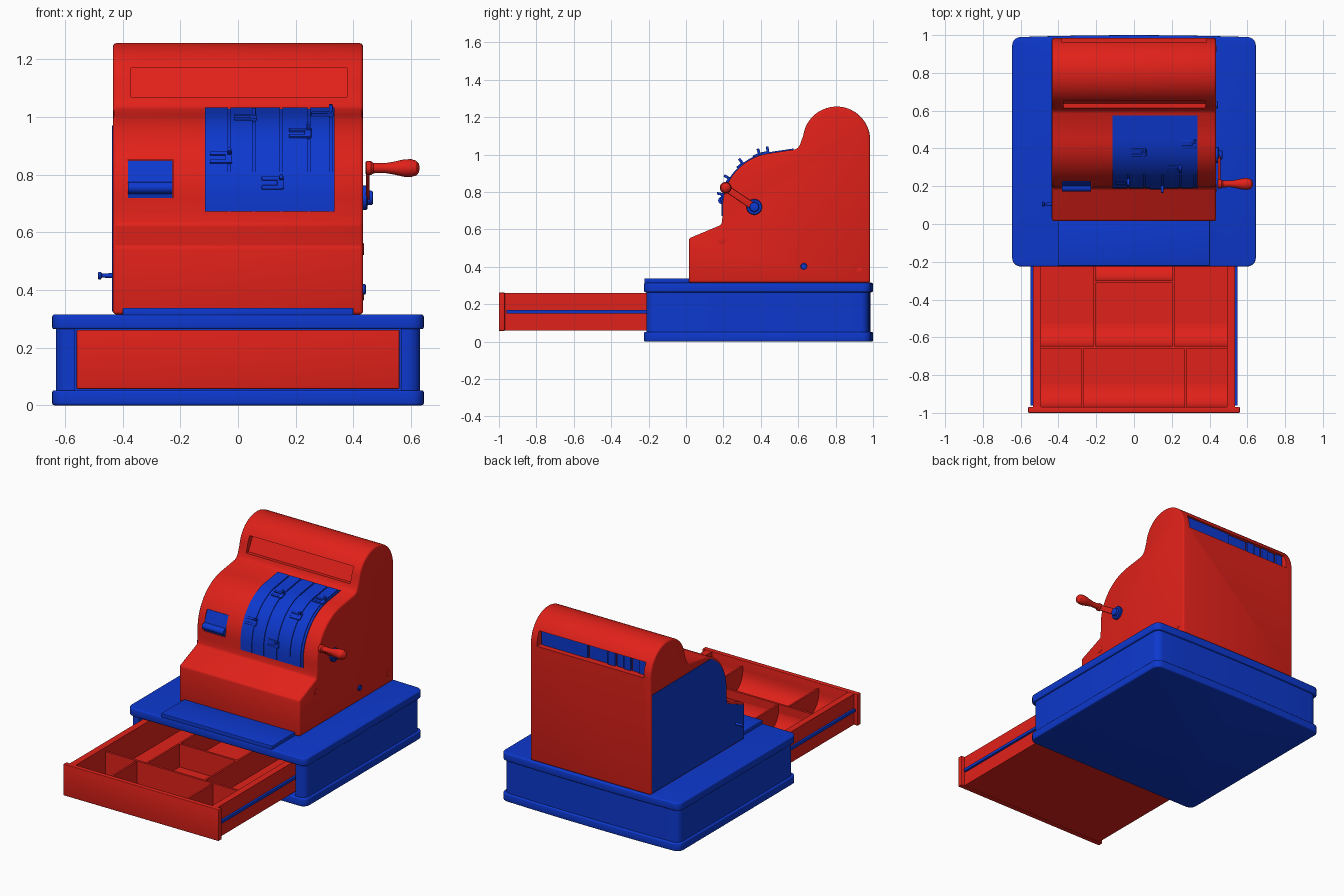
import bpy, bmesh, math
from mathutils import Vector

if "Cube" in bpy.data.objects:
    bpy.data.objects.remove(bpy.data.objects["Cube"])


def material(name, col):
    m = bpy.data.materials.new(name)
    m.diffuse_color = (*col, 1)
    m.use_nodes = True
    m.node_tree.nodes["Principled BSDF"].inputs["Base Color"].default_value = m.diffuse_color
    return m


RED = material("red_enamel", (0.75, 0.015, 0.01))
BLUE = material("blue_enamel", (0.004, 0.04, 0.62))


def finish(name, bm, mat, bevel=0, angle=60, segs=3):
    bmesh.ops.recalc_face_normals(bm, faces=bm.faces)
    me = bpy.data.meshes.new(name)
    bm.to_mesh(me)
    bm.free()
    ob = bpy.data.objects.new(name, me)
    bpy.context.collection.objects.link(ob)
    me.materials.append(mat)
    if bevel:
        b = ob.modifiers.new("bevel", "BEVEL")
        b.width, b.segments = bevel, segs
        b.limit_method, b.angle_limit = "ANGLE", math.radians(angle)
        apply(ob, b)
    return ob


def apply(ob, mod):
    bpy.context.view_layer.objects.active = ob
    bpy.ops.object.modifier_apply(modifier=mod.name)


def extrude(name, loop, offset, mat, **kw):
    bm = bmesh.new()
    a = [bm.verts.new(p) for p in loop]
    b = [bm.verts.new(Vector(p) + Vector(offset)) for p in loop]
    bm.faces.new(a)
    bm.faces.new(b[::-1])
    for i in range(len(a)):
        j = (i + 1) % len(a)
        bm.faces.new((a[i], a[j], b[j], b[i]))
    return finish(name, bm, mat, **kw)


def prism(name, yz, x0, x1, mat, **kw):
    return extrude(name, [(x0, y, z) for y, z in yz], (x1 - x0, 0, 0), mat, **kw)


def box(name, x0, x1, y0, y1, z0, z1, mat, **kw):
    return prism(name, [(y0, z0), (y1, z0), (y1, z1), (y0, z1)], x0, x1, mat, **kw)


def lathe(name, prof, y, z, mat, n=24):
    # profile of (x, radius) turned around a line parallel to x
    bm = bmesh.new()
    rings = [[bm.verts.new((x, y + r * math.cos(2 * math.pi * k / n), z + r * math.sin(2 * math.pi * k / n)))
              for k in range(n)] for x, r in prof]
    for r0, r1 in zip(rings, rings[1:]):
        for k in range(n):
            bm.faces.new((r0[k], r0[(k + 1) % n], r1[(k + 1) % n], r1[k]))
    bm.faces.new(rings[0])
    bm.faces.new(rings[-1])
    return finish(name, bm, mat)


def cut(ob, cutter):
    m = ob.modifiers.new("cut", "BOOLEAN")
    m.operation, m.object = "DIFFERENCE", cutter
    apply(ob, m)
    bpy.data.objects.remove(cutter)


def arc(cy, cz, r, a0, a1, n):
    return [(cy + r * math.cos(math.radians(a0 + (a1 - a0) * i / n)),
             cz + r * math.sin(math.radians(a0 + (a1 - a0) * i / n))) for i in range(n + 1)]


# Base: rounded slabs with a slightly bowed back
def slab(name, hx, y0, y1, z0, z1, bevel=0):
    r = 0.045
    loop = []
    for cx, cy, a in ((hx - r, y0 + r, 270), (hx - r, y1 - r, 0), (r - hx, y1 - r, 90), (r - hx, y0 + r, 180)):
        loop += [(x, y, z0) for x, y in arc(cx, cy, r, a, a + 90, 6)]
        if a == 0:
            loop += [(x, y1 + 0.01 * (1 - (x / 0.6) ** 2), z0) for x in (0.4, 0.2, 0, -0.2, -0.4)]
    return extrude(name, loop, (0, 0, z1 - z0), BLUE, bevel=bevel)


slab("base_bottom_flange", 0.645, -0.225, 0.99, 0, 0.052, 0.008)
slab("base_top_flange", 0.645, -0.225, 0.99, 0.264, 0.315, 0.008)
case = slab("base_case", 0.632, -0.212, 0.977, 0.045, 0.27)
cut(case, box("cutter", -0.565, 0.565, -0.4, 0.9, 0.052, 0.264, BLUE))
box("front_ledge", -0.4, 0.4, -0.222, 0.03, 0.31, 0.338, BLUE, bevel=0.004)

# Drawer with bill and coin compartments
box("drawer_front", -0.56, 0.56, -1.0, -0.968, 0.057, 0.262, RED, bevel=0.004)
box("drawer_floor", -0.535, 0.535, -0.97, 0.16, 0.06, 0.075, RED)
box("drawer_back", -0.535, 0.535, 0.14, 0.16, 0.07, 0.258, RED)
for s, side in ((-1, "left"), (1, "right")):
    x = sorted((s * 0.492, s * 0.535))
    box("drawer_wall_" + side, *x, -0.97, 0.16, 0.06, 0.26, RED)
    x = sorted((s * 0.533, s * 0.549))
    box("drawer_rail_" + side, *x, -0.96, 0.15, 0.15, 0.168, BLUE)
    box("bill_divider_" + side, *sorted((s * 0.203, s * 0.215)), -0.655, 0.15, 0.07, 0.225, RED)
    box("coin_divider_" + side, *sorted((s * 0.268, s * 0.28)), -0.97, -0.65, 0.07, 0.225, RED)
box("cross_divider", -0.5, 0.5, -0.66, -0.645, 0.07, 0.23, RED)
box("bill_cross_divider", -0.21, 0.21, -0.312, -0.298, 0.07, 0.225, RED)
for name, y, hx in (("coin_scoop", -0.968, 0.495), ("bill_scoop", -0.647, 0.495), ("rear_scoop", -0.3, 0.205)):
    prism(name, [(y, 0.074)] + arc(y + 0.12, 0.195, 0.12, 180, 270, 8), -hx, hx, RED)

# Cabinet: one side profile with curved keyboard and domed top
CY, CZ, R = 0.485, 0.72, 0.29
keys = arc(CY, CZ, R, 180, 97, 14)
lower = [(0.985, 0.315), (0.015, 0.315), (0.015, 0.552), (0.19, 0.625), (0.195, 0.67)]
upper = [(0.585, 1.028), (0.6, 1.038), (0.61, 1.055)]
body = prism("cabinet", lower + keys + upper + arc(0.805, 1.077, 0.18, 172, 0, 24),
             -0.434, 0.434, RED, bevel=0.012)
cut(body, prism("cutter", [(0.5, 1.07), (0.638, 1.07), (0.69, 1.17), (0.5, 1.17)], -0.372, 0.378, RED))
cut(body, box("cutter", -0.385, 0.385, 0.925, 1.1, 1.07, 1.163, RED))
cut(body, prism("cutter", [(0.1, 0.72), (0.235, 0.72), (0.275, 0.852), (0.1, 0.852)], -0.382, -0.226, RED))

# Side door on the left
door = [(0.972, 0.325), (0.028, 0.325), (0.028, 0.543), (0.203, 0.617)] + arc(CY, CZ, R - 0.013, 180, 115, 10)
prism("side_door", door + [(0.972, 0.965)], -0.437, -0.425, BLUE)

# Amount flags in the rear window
edges = [0.38, 0.04, -0.1, -0.16, -0.215, -0.27, -0.325, -0.38]
for i, (b, a) in enumerate(zip(edges, edges[1:])):
    y = 0.945 if i % 2 else 0.953
    box("rear_flag_%d" % i, a + 0.004, b - 0.004, y - 0.015, y, 1.072, 1.16, BLUE)


# Curved key plate: backing plus strips separated by slots
def plate(name, x0, x1, h):
    outer = [(0.195 - h, 0.672)] + arc(CY, CZ, R + h, 180, 97, 14) + [(0.575, 1.0265 + h)]
    inner = [(0.575, 1.01)] + arc(CY, CZ, R - 0.015, 97, 180, 14) + [(0.21, 0.672)]
    prism(name, outer + inner, x0, x1, BLUE)


slots = [(-0.03, 149), (0.055, 108), (0.15, 167), (0.245, 128), (0.322, 99)]
plate("key_backing", -0.113, 0.333, 0.001)
xs = [-0.119] + [s[0] for s in slots] + [0.339]
for i, (a, b) in enumerate(zip(xs, xs[1:])):
    plate("key_strip_%d" % i, a + 0.004, b - 0.004, 0.006)


# Key levers: radial tab with a forked pointer
def radial(name, x0, x1, ang, r0, r1, w):
    t = math.radians(ang)
    d, n = Vector((math.cos(t), math.sin(t))), Vector((-math.sin(t), math.cos(t)))
    c = Vector((CY, CZ))
    prism(name, [c + d * r0 - n * w, c + d * r1 - n * w, c + d * r1 + n * w, c + d * r0 + n * w],
          x0, x1, BLUE, bevel=0.003, segs=2)


for i, (x, ang) in enumerate(slots):
    radial("lever_tab_%d" % i, x - 0.007, x + 0.007, ang, R - 0.01, R + 0.038, 0.007)
    radial("lever_bridge_%d" % i, x - 0.014, x + 0.01, ang + 3, R - 0.01, R + 0.013, 0.022)
    for k in (0, 6):
        radial("lever_fork_%d_%d" % (i, k), x - 0.068, x + 0.004, ang + k, R - 0.005, R + 0.013, 0.007)

# Printer window with curved paper plate and lip
prism("printer_plate", [(0.192, 0.745), (0.205, 0.79), (0.228, 0.85), (0.28, 0.85), (0.24, 0.72), (0.2, 0.72)],
      -0.381, -0.227, BLUE)
prism("printer_lip", arc(0.192, 0.755, 0.02, 90, 270, 10) + [(0.215, 0.722), (0.215, 0.775)],
      -0.381, -0.227, BLUE)

# Crank on the right
HY, HZ = 0.365, 0.72
lathe("crank_hub", [(0.43, 0.042), (0.446, 0.042), (0.45, 0.038), (0.45, 0.026), (0.466, 0.024), (0.469, 0.018)],
      HY, HZ, BLUE, 32)
prism("crank_arm", [(HY + 0.009, HZ + 0.016), (HY - 0.01, HZ - 0.016), (0.203, 0.808), (0.222, 0.836)],
      0.444, 0.457, RED, bevel=0.003)
lathe("crank_handle", [(0.443, 0.02), (0.446, 0.024), (0.462, 0.024), (0.47, 0.018), (0.51, 0.017), (0.54, 0.022),
                       (0.575, 0.03), (0.6, 0.031), (0.618, 0.026), (0.627, 0.016), (0.63, 0.005)],
      0.212, 0.823, RED)

# Side locks, plugs and the small pull on the left
lathe("side_lock", [(0.425, 0.018), (0.441, 0.018), (0.444, 0.014)], 0.63, 0.402, BLUE)
lathe("front_plug", [(0.425, 0.021), (0.436, 0.021), (0.437, 0.018)], 0.19, 0.542, RED)
lathe("rear_plug", [(0.425, 0.016), (0.436, 0.016), (0.437, 0.013)], 0.93, 0.38, RED)
lathe("left_pull", [(-0.43, 0.009), (-0.472, 0.007), (-0.476, 0.013), (-0.484, 0.013), (-0.486, 0.009)],
      0.105, 0.45, BLUE)

# Smooth shading with sharp edges
bpy.ops.object.select_all(action="SELECT")
bpy.context.view_layer.objects.active = body
bpy.ops.object.shade_smooth_by_angle(angle=math.radians(32))
